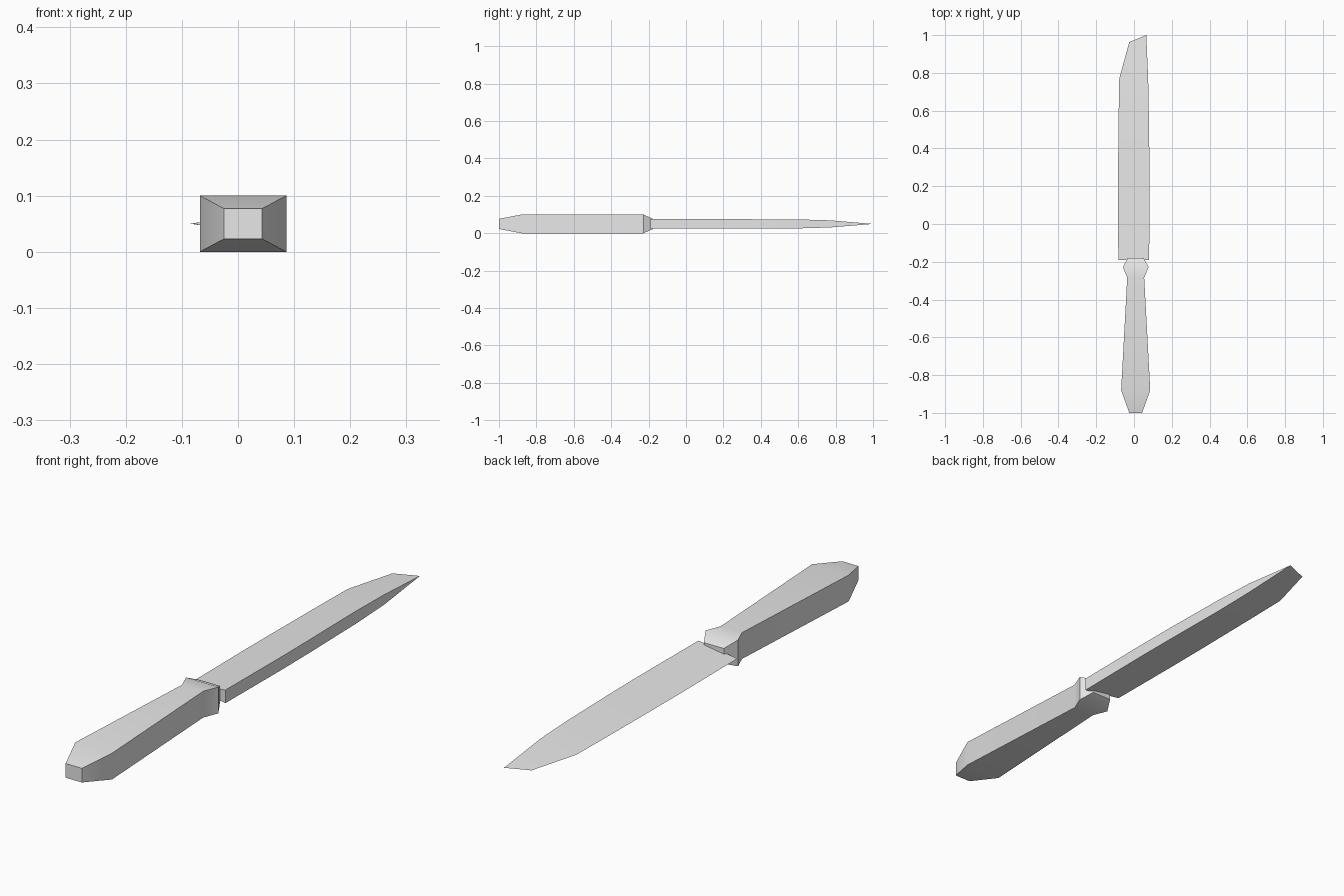
import bpy
import bmesh
import math

cube = bpy.data.objects.get("Cube")
if cube:
    bpy.data.objects.remove(cube, do_unlink=True)

MID_Z = 0.05

grey = bpy.data.materials.new("plain_grey")
grey.use_nodes = True
grey.diffuse_color = (0.8, 0.8, 0.8, 1)
grey.node_tree.nodes["Principled BSDF"].inputs["Base Color"].default_value = (0.8, 0.8, 0.8, 1)


def loft(name, rings, tip=None):
    """Skin matching rings along y, capping the start and closing at a cap or thin tip."""
    bm = bmesh.new()
    loops = [[bm.verts.new(p) for p in ring] for ring in rings]
    if tip:
        edge, spine = (bm.verts.new(p) for p in tip)
        loops.append([edge, spine, spine])
    for a, b in zip(loops, loops[1:]):
        n = len(a)
        for i in range(n):
            j = (i + 1) % n
            corners = list(dict.fromkeys([a[i], a[j], b[j], b[i]]))
            bm.faces.new(corners)
    bm.faces.new(loops[0])
    if not tip:
        bm.faces.new(loops[-1])
    bmesh.ops.recalc_face_normals(bm, faces=bm.faces)
    mesh = bpy.data.meshes.new(name)
    bm.to_mesh(mesh)
    bm.free()
    mesh.materials.append(grey)
    obj = bpy.data.objects.new(name, mesh)
    bpy.context.collection.objects.link(obj)
    bpy.ops.object.select_all(action="DESELECT")
    obj.select_set(True)
    bpy.context.view_layer.objects.active = obj
    bpy.ops.object.shade_smooth_by_angle(angle=math.radians(30))
    return obj


# Handle: rectangular sections (y, centre x, half width, half height)
handle_sections = [
    (-1.0, 0.009, 0.034, 0.027),
    (-0.88, 0.009, 0.077, 0.05),
    (-0.285, 0.009, 0.045, 0.05),
    (-0.228, 0.009, 0.068, 0.05),
    (-0.18, 0.009, 0.042, 0.029),
]
loft("handle", [
    [(cx + sx * w, y, MID_Z + sz * h)
     for sx, sz in ((-1, -1), (1, -1), (1, 1), (-1, 1))]
    for y, cx, w, h in handle_sections
])

# Blade: wedge sections (y, cutting edge x, spine x, spine half thickness)
blade_sections = [
    (-0.19, -0.083, 0.080, 0.025),
    (0.15, -0.085, 0.083, 0.025),
    (0.32, -0.084, 0.082, 0.025),
    (0.60, -0.081, 0.078, 0.024),
    (0.77, -0.078, 0.075, 0.019),
]
loft("blade", [
    [(edge, y, MID_Z), (spine, y, MID_Z - t), (spine, y, MID_Z + t)]
    for y, edge, spine, t in blade_sections
], tip=[(-0.025, 0.963, MID_Z), (0.065, 1.0, MID_Z)])
